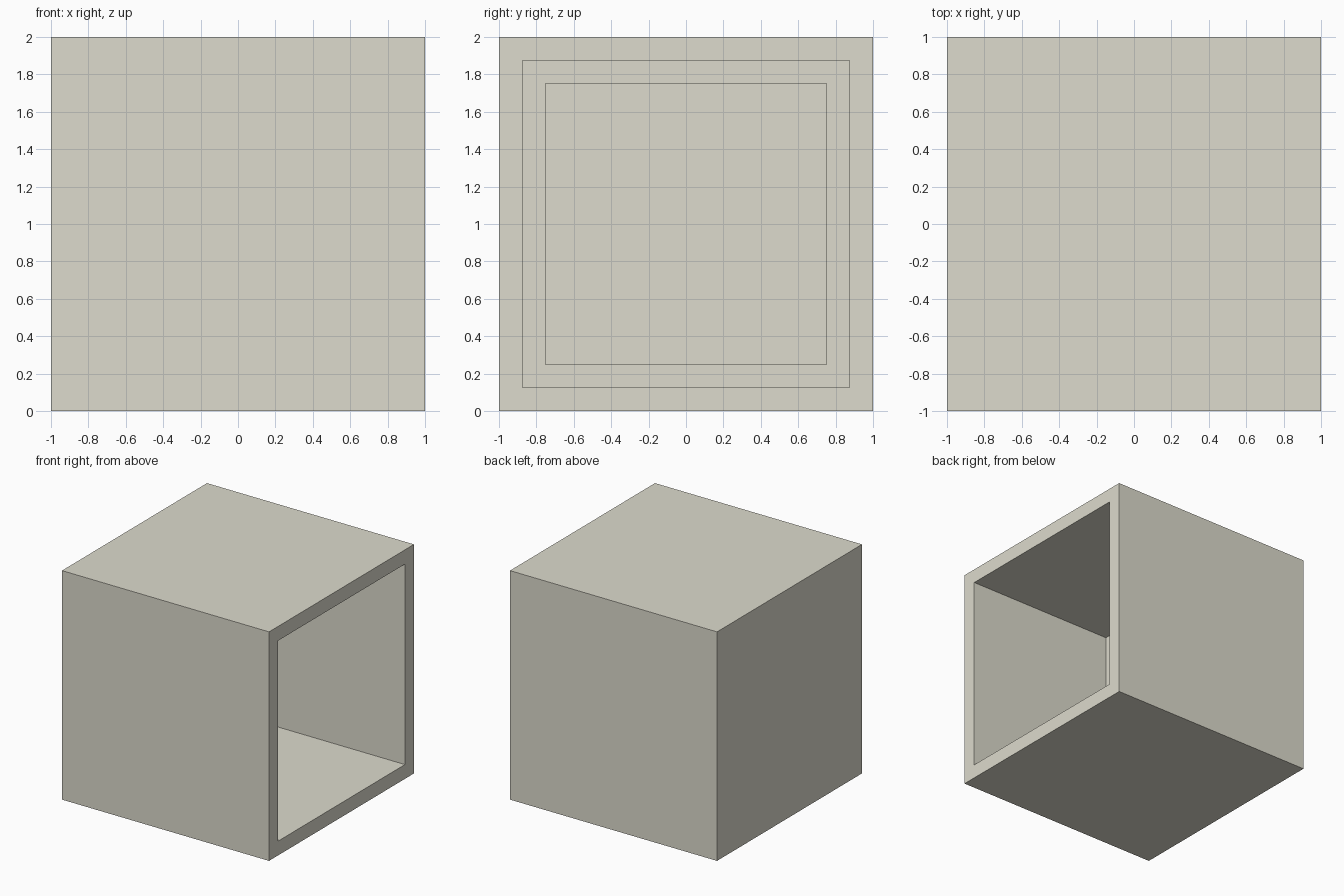
import bpy, bmesh

if "Cube" in bpy.data.objects:
    bpy.data.objects.remove(bpy.data.objects["Cube"])

bm = bmesh.new()
bmesh.ops.create_cube(bm, size=2)
bmesh.ops.translate(bm, verts=bm.verts, vec=(0, 0, 1))
face = next(f for f in bm.faces if f.normal.x > 0.9)


def recess(face, border, depth):
    """Inset the face, then push the centre inwards along -x."""
    bmesh.ops.inset_region(bm, faces=[face], thickness=border, use_even_offset=True)
    bmesh.ops.inset_region(bm, faces=[face], thickness=0.0)
    bmesh.ops.translate(bm, verts=face.verts, vec=(-depth, 0, 0))


# Open compartment on the right side, then the stepped back recess
recess(face, 0.125, 1.43)
recess(face, 0.125, 0.445)

bmesh.ops.recalc_face_normals(bm, faces=bm.faces)
mesh = bpy.data.meshes.new("open_box")
bm.to_mesh(mesh)
bm.free()
box = bpy.data.objects.new("open_box", mesh)
bpy.context.collection.objects.link(box)

# Warm off-white surface
cream = bpy.data.materials.new("cream")
cream.diffuse_color = (0.723, 0.708, 0.61, 1)
cream.use_nodes = True
cream.node_tree.nodes["Principled BSDF"].inputs["Base Color"].default_value = cream.diffuse_color
mesh.materials.append(cream)
